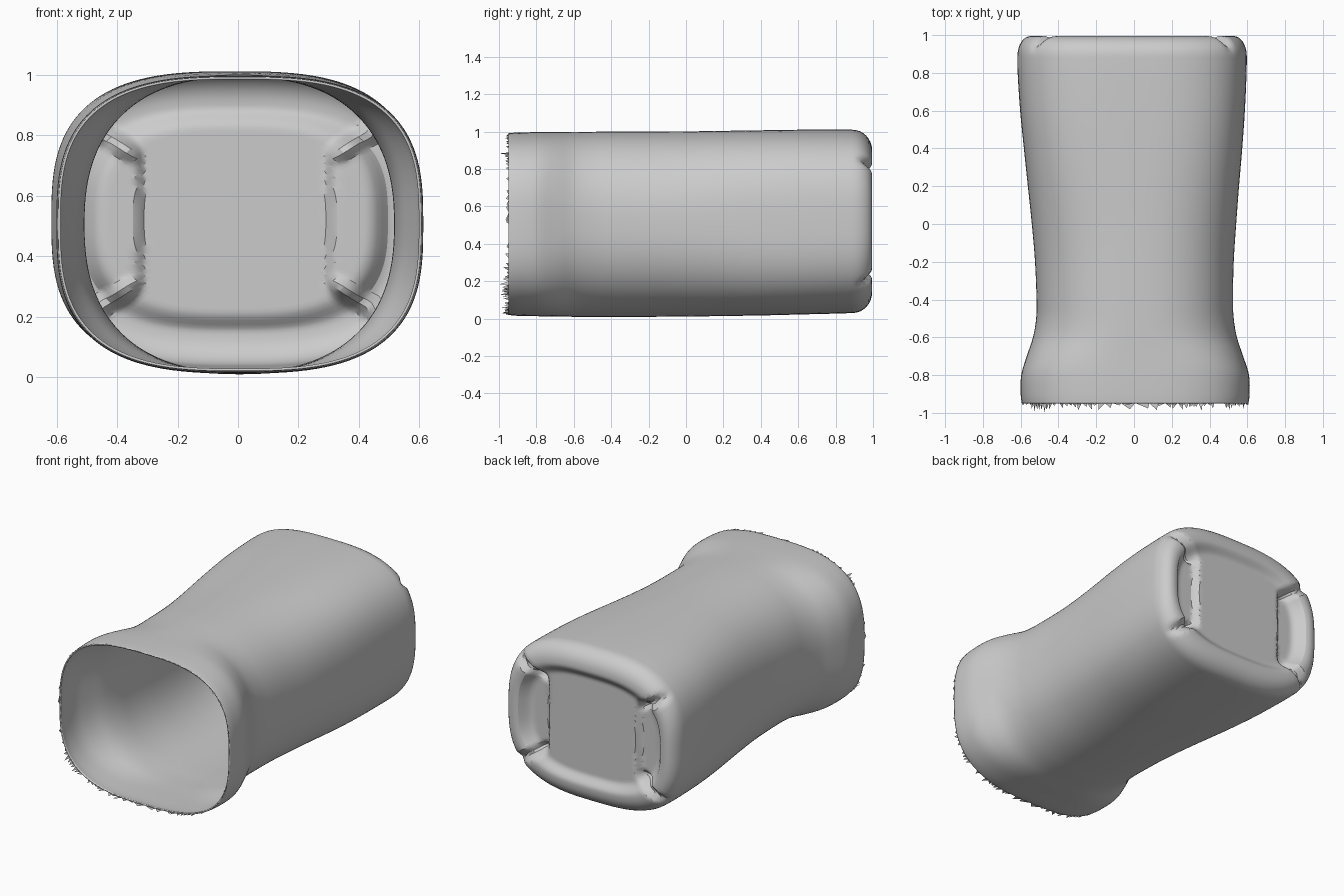
import bpy, bmesh, math, random

if "Cube" in bpy.data.objects:
    bpy.data.objects.remove(bpy.data.objects["Cube"])

random.seed(4)
N = 128

# y, half width, half height, centre x, centre z
STATIONS = [
    (-0.95, 0.600, 0.486, 0.006, 0.506), (-0.90, 0.606, 0.490, 0.006, 0.505),
    (-0.80, 0.603, 0.492, 0.006, 0.505), (-0.70, 0.573, 0.493, 0.005, 0.504),
    (-0.60, 0.540, 0.494, 0.005, 0.504), (-0.50, 0.523, 0.495, 0.005, 0.504),
    (-0.40, 0.520, 0.495, 0.004, 0.505), (-0.20, 0.526, 0.495, 0.002, 0.505),
    (0.00, 0.541, 0.495, 0.000, 0.506), (0.20, 0.559, 0.495, -0.003, 0.509),
    (0.40, 0.578, 0.495, -0.005, 0.512), (0.60, 0.595, 0.494, -0.008, 0.516),
    (0.80, 0.606, 0.492, -0.010, 0.519), (0.89, 0.607, 0.490, -0.010, 0.520),
]


def smoothstep(a, b, t):
    t = max(0.0, min(1.0, (t - a) / (b - a)))
    return t * t * (3 - 2 * t)


def catmull(p0, p1, p2, p3, t):
    return [0.5 * (2 * b + (c - a) * t + (2 * a - 5 * b + 4 * c - d) * t * t
                   + (3 * b - a - 3 * c + d) * t ** 3)
            for a, b, c, d in zip(p0, p1, p2, p3)]


def section(a, b, cx, cz):
    """Rounded-rectangle cross-section as (x, z) points."""
    n = 2.4 + 0.5 * smoothstep(0.52, 0.6, a)
    pts = []
    for i in range(N):
        c, s = math.cos(2 * math.pi * i / N), math.sin(2 * math.pi * i / N)
        pts.append((cx + a * math.copysign(abs(c) ** (2 / n), c),
                    cz + b * math.copysign(abs(s) ** (2 / n), s)))
    return pts


def end_depth(x, z, s):
    """Folded end panel: flat middle, two side pockets, diagonal corner creases."""
    ax, az = abs(x + 0.01), abs(z - 0.52)
    y = 0.958 + 0.037 * smoothstep(0.80, 0.97, s)
    pocket = smoothstep(0.30, 0.335, ax) * (1 - smoothstep(0.20, 0.235, az - 0.6 * (ax - 0.32)))
    y -= 0.035 * pocket * (1 - smoothstep(0.84, 0.95, s))
    # crease running outward from the pocket corner
    u = (ax - 0.32) * 0.85 + (az - 0.21) * 0.53
    v = abs(-(ax - 0.32) * 0.53 + (az - 0.21) * 0.85)
    if u > -0.02:
        y -= 0.04 * (1 - smoothstep(0.0, 0.045, v)) * smoothstep(-0.02, 0.05, u)
    return y


# Body: lofted wall, rounded back edge, folded end panel
bm = bmesh.new()
rings = []


def add_ring(pts):
    ring = [bm.verts.new(p) for p in pts]
    if rings:
        prev = rings[-1]
        for i in range(N):
            j = (i + 1) % N
            bm.faces.new((prev[i], prev[j], ring[j], ring[i]))
    rings.append(ring)


last = len(STATIONS) - 1
for k in range(last):
    quad = [STATIONS[max(0, min(last, k + d))] for d in (-1, 0, 1, 2)]
    for q in range(4):
        y, a, b, cx, cz = catmull(*quad, q / 4)
        add_ring([(x, y, z) for x, z in section(a, b, cx, cz)])

y0, a0, b0, cx, cz = STATIONS[-1]
for k in range(9):
    t = k / 8 * math.pi / 2
    r = 1 - math.cos(t)
    base = section(a0, b0, cx, cz)
    sx, sz = 1 - 0.07 * r / a0, 1 - 0.11 * r / b0
    ring = []
    for x, z in base:
        px, pz = cx + (x - cx) * sx, cz + (z - cz) * sz
        top = end_depth(px, pz, 1.0)
        ring.append((px, y0 + (top - y0) * math.sin(t), pz))
    add_ring(ring)

edge = [(v.co.x, v.co.z) for v in rings[-1]]
for k in range(1, 30):
    s = 1 - k / 30
    pts = [(cx + (x - cx) * s, cz + (z - cz) * s) for x, z in edge]
    add_ring([(x, end_depth(x, z, s), z) for x, z in pts])
hub = bm.verts.new((cx, end_depth(cx, cz, 0), cz))
for i in range(N):
    bm.faces.new((rings[-1][i], rings[-1][(i + 1) % N], hub))

bmesh.ops.recalc_face_normals(bm, faces=bm.faces[:])
mesh = bpy.data.meshes.new("sleeve_body")
bm.to_mesh(mesh)
bm.free()
body = bpy.data.objects.new("sleeve_body", mesh)
bpy.context.collection.objects.link(body)
wall = body.modifiers.new("wall", 'SOLIDIFY')
wall.thickness = 0.008
wall.offset = -1

# Frayed rim: small triangular teeth around the open front, denser underneath
bm = bmesh.new()
rim = section(*STATIONS[0][1:])
for i in range(N):
    (x1, z1), (x2, z2) = rim[i], rim[(i + 1) % N]
    under = z1 < 0.3
    if random.random() > (0.75 if under else 0.4):
        continue
    length = random.uniform(0.01, 0.04 if under else 0.02)
    if random.random() < 0.05:
        length = 0.05
    tip = random.random()
    bm.faces.new([bm.verts.new(p) for p in (
        (x1, -0.948, z1), (x2, -0.948, z2),
        (x1 + (x2 - x1) * tip, -0.948 - length, z1 + (z2 - z1) * tip))])
mesh = bpy.data.meshes.new("frayed_rim")
bm.to_mesh(mesh)
bm.free()
fray = bpy.data.objects.new("frayed_rim", mesh)
bpy.context.collection.objects.link(fray)

# Smooth shading with the folds kept crisp
bpy.ops.object.select_all(action='DESELECT')
body.select_set(True)
bpy.context.view_layer.objects.active = body
bpy.ops.object.shade_smooth_by_angle(angle=math.radians(30))
